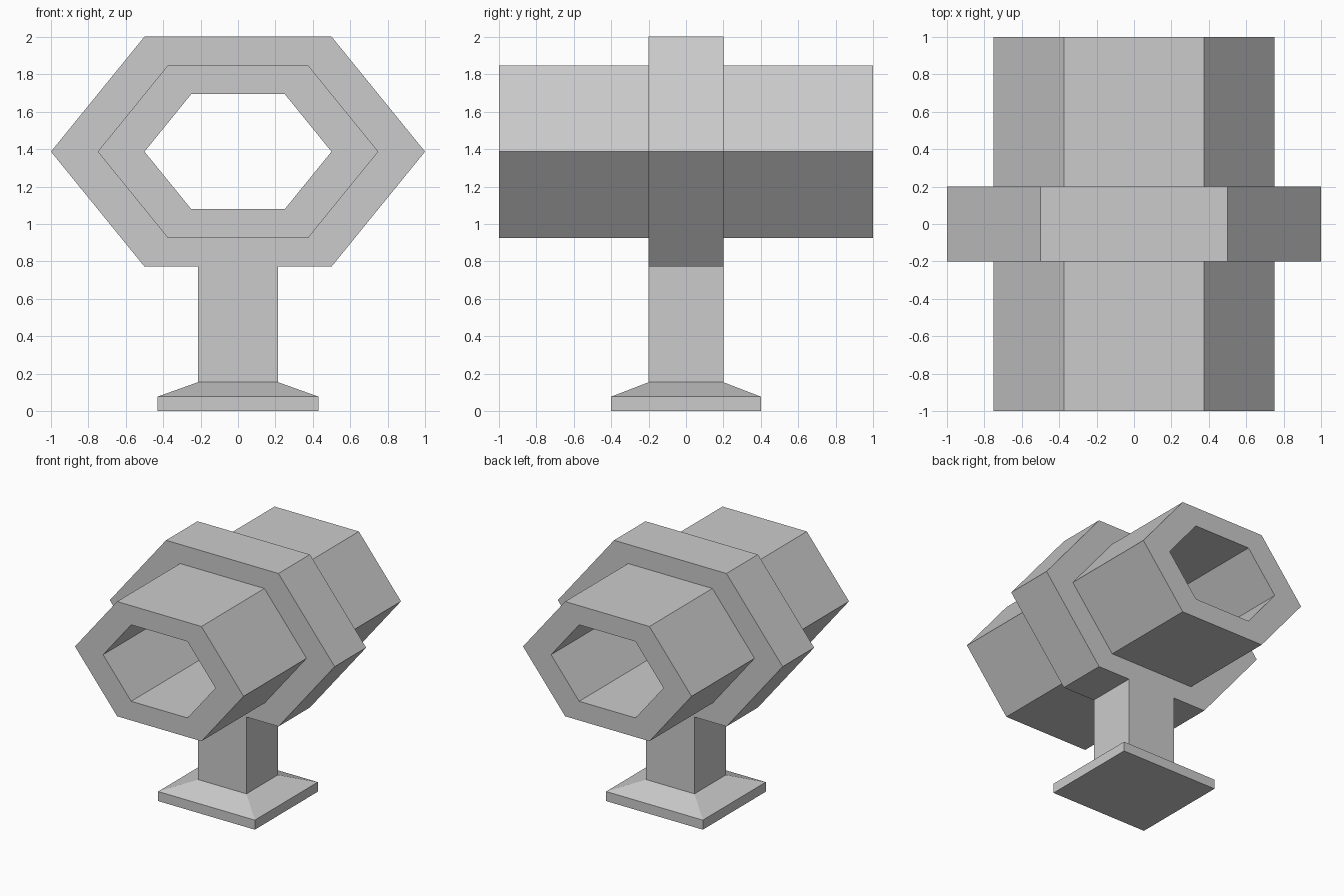
import bpy, bmesh

if "Cube" in bpy.data.objects:
    bpy.data.objects.remove(bpy.data.objects["Cube"])


def loft(name, loops, closed=False, caps=(False, False)):
    """Skin a series of equal-sized point loops with quads."""
    bm = bmesh.new()
    rows = [[bm.verts.new(p) for p in loop] for loop in loops]
    n = len(rows[0])
    pairs = list(zip(rows, rows[1:]))
    if closed:
        pairs.append((rows[-1], rows[0]))
    for a, b in pairs:
        for i in range(n):
            j = (i + 1) % n
            bm.faces.new((a[i], a[j], b[j], b[i]))
    if caps[0]:
        bm.faces.new(rows[0])
    if caps[1]:
        bm.faces.new(rows[-1])
    bmesh.ops.recalc_face_normals(bm, faces=bm.faces)
    mesh = bpy.data.meshes.new(name)
    bm.to_mesh(mesh)
    bm.free()
    obj = bpy.data.objects.new(name, mesh)
    bpy.context.collection.objects.link(obj)
    return obj


CENTRE_Z = 1.387
HALF_HEIGHT = 0.615   # of the hexagon whose half width is 1


def hexagon(scale, y):
    pts = [(1, 0), (0.5, 1), (-0.5, 1), (-1, 0), (-0.5, -1), (0.5, -1)]
    return [(x * scale, y, CENTRE_Z + z * HALF_HEIGHT * scale) for x, z in pts]


def rectangle(hx, hy, z):
    return [(-hx, -hy, z), (hx, -hy, z), (hx, hy, z), (-hx, hy, z)]


# Hollow hexagonal barrel with a raised collar round its middle
profile = [(0.5, -1), (0.75, -1), (0.75, -0.2), (1, -0.2),
           (1, 0.2), (0.75, 0.2), (0.75, 1), (0.5, 1)]
loft("hexagonal_barrel", [hexagon(s, y) for s, y in profile], closed=True)

# Square foot with a bevelled top, running up into the post
stand = [(0.43, 0.4, 0), (0.43, 0.4, 0.077), (0.215, 0.2, 0.154),
         (0.215, 0.2, CENTRE_Z - HALF_HEIGHT)]
loft("stand", [rectangle(*s) for s in stand], caps=(True, False))
